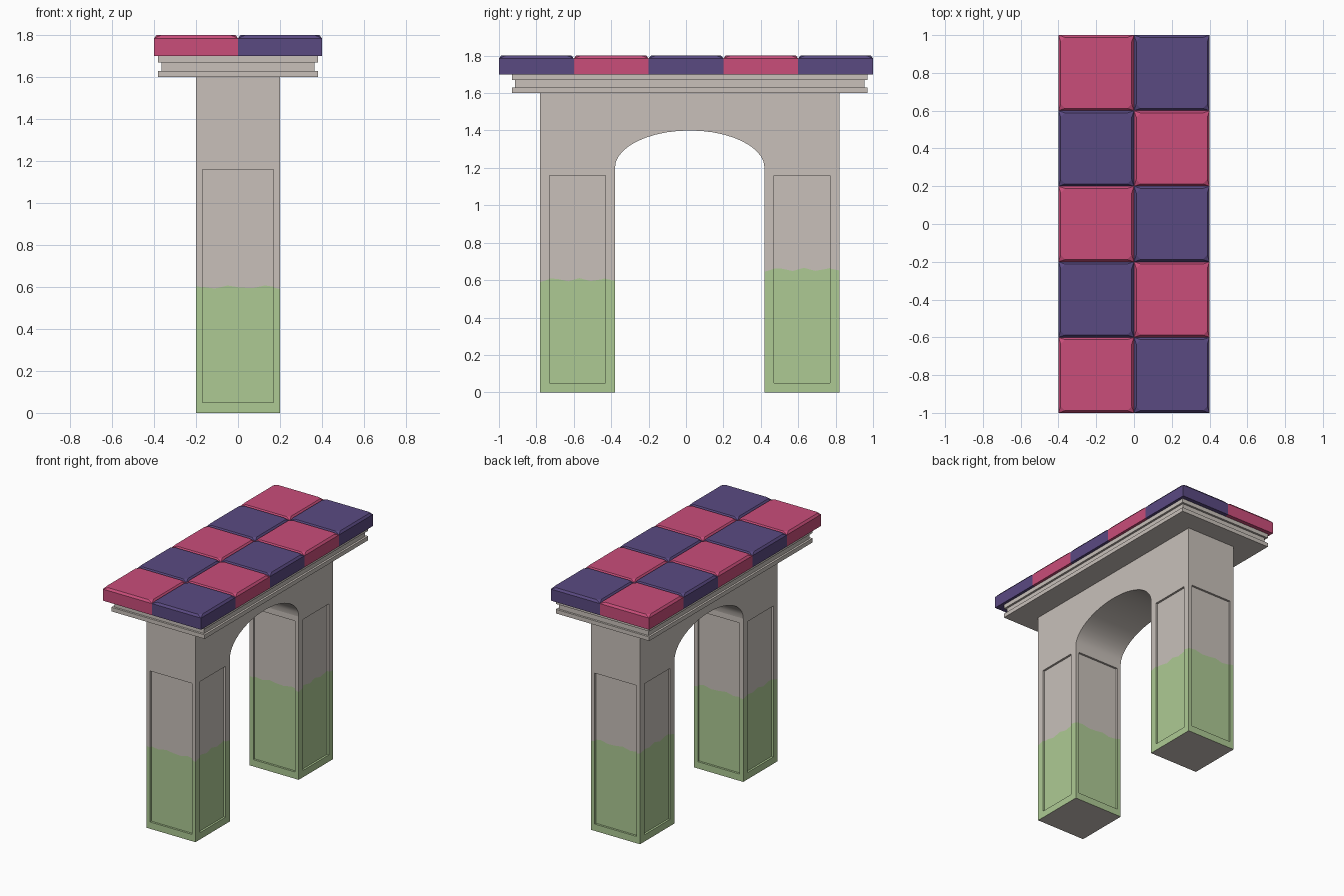
import bpy, bmesh, math
from mathutils import Vector

if "Cube" in bpy.data.objects:
    bpy.data.objects.remove(bpy.data.objects["Cube"])


def material(name, rgb):
    m = bpy.data.materials.new(name)
    m.diffuse_color = (*rgb, 1)
    m.use_nodes = True
    m.node_tree.nodes["Principled BSDF"].inputs["Base Color"].default_value = m.diffuse_color
    return m


STONE = material("warm grey stone", (0.58, 0.53, 0.49))
MOSS = material("moss green", (0.423, 0.591, 0.296))
PINK = material("pink tile", (0.585, 0.075, 0.195))
PURPLE = material("purple tile", (0.102, 0.068, 0.222))
YC = 0.02  # the stonework sits slightly behind the tile centre


def finish(name, bm, *mats):
    bmesh.ops.recalc_face_normals(bm, faces=bm.faces)
    me = bpy.data.meshes.new(name)
    bm.to_mesh(me)
    bm.free()
    for m in mats:
        me.materials.append(m)
    ob = bpy.data.objects.new(name, me)
    bpy.context.collection.objects.link(ob)
    return ob


# Pillars: box with recessed panels on four sides and a wavy mossy lower part
def pillar(name, yc, level):
    bm = bmesh.new()
    bmesh.ops.create_cube(bm, size=1)
    for v in bm.verts:
        v.co = Vector((v.co.x * 0.4, v.co.y * 0.4, (v.co.z + 0.5) * 1.2))
    bm.normal_update()
    bmesh.ops.delete(bm, geom=[f for f in bm.faces if f.normal.z > 0.5], context='FACES_ONLY')
    for f in [f for f in bm.faces if abs(f.normal.z) < 0.5]:
        n = f.normal.copy()
        rim = [v.co.copy() for v in f.verts]
        half = 0.15 if abs(n.x) > 0.5 else 0.17
        # outline of the panel, then its sunken floor
        for depth in (0, 0.015):
            bmesh.ops.inset_individual(bm, faces=[f], thickness=0.001)
            for v, r in zip(f.verts, rim):
                c = r.copy()
                if abs(n.x) > 0.5:
                    c.y = math.copysign(half, r.y)
                else:
                    c.x = math.copysign(half, r.x)
                c.z = 0.05 if r.z < 0.6 else 1.16
                v.co = c - n * depth

    def cut(co, no):
        bmesh.ops.bisect_plane(bm, geom=bm.verts[:] + bm.edges[:] + bm.faces[:],
                               dist=1e-5, plane_co=co, plane_no=no)

    for i in range(-2, 3):
        cut((i * 0.06 + 0.01, 0, 0), (1, 0, 0))
        cut((0, i * 0.06 + 0.01, 0), (0, 1, 0))
    cut((0, 0, level), (0, 0, 1))
    bm.normal_update()
    for f in bm.faces:
        if f.calc_center_median().z < level and f.normal.z > -0.5:
            f.material_index = 1
    for v in bm.verts:
        if abs(v.co.z - level) < 1e-4:
            v.co.z += 0.008 * math.sin(37 * v.co.x + 3) + 0.009 * math.sin(43 * v.co.y + 1)
        v.co.y += yc
    return finish(name, bm, STONE, MOSS)


pillar("front_pillar", YC - 0.6, 0.605)
pillar("back_pillar", YC + 0.6, 0.66)

# Arch: wall with an elliptical opening, extruded across the width
pts = [(-0.8, 1.2), (-0.8, 1.6), (0.8, 1.6), (0.8, 1.2)]
N = 20
pts += [(0.4 * math.cos(math.pi * i / N), 1.2 + 0.2 * math.sin(math.pi * i / N)) for i in range(N + 1)]
bm = bmesh.new()
face = bm.faces.new([bm.verts.new((-0.2, y + YC, z)) for y, z in pts])
ext = bmesh.ops.extrude_face_region(bm, geom=[face], use_keep_orig=True)
bmesh.ops.translate(bm, vec=(0.4, 0, 0), verts=[v for v in ext["geom"] if isinstance(v, bmesh.types.BMVert)])
hidden = [f for f in bm.faces if all(abs(v.co.z - 1.2) < 1e-4 for v in f.verts)]
bmesh.ops.recalc_face_normals(bm, faces=bm.faces)
bmesh.ops.delete(bm, geom=hidden, context='FACES_ONLY')
arch = finish("arch", bm, STONE)
bpy.context.view_layer.objects.active = arch
arch.select_set(True)
bpy.ops.object.shade_smooth_by_angle(angle=math.radians(32))

# Cornice: stepped rings with a groove between two lips
bm = bmesh.new()
rings = []
for inset, z in ((0, 1.6), (0, 1.63), (0.015, 1.63), (0.015, 1.67), (0, 1.67), (0, 1.702)):
    x, y = 0.38 - inset, 0.95 - inset
    rings.append([bm.verts.new((sx * x, sy * y + YC, z)) for sx, sy in ((-1, -1), (1, -1), (1, 1), (-1, 1))])
for a, b in zip(rings, rings[1:]):
    for i in range(4):
        j = (i + 1) % 4
        bm.faces.new((a[i], a[j], b[j], b[i]))
bm.faces.new(rings[0])
bm.faces.new(rings[-1])
finish("cornice", bm, STONE)


# Roof tiles: checkerboard of blocks with chamfered top rims and corners
def tile(name, cx, cy, mat):
    bm = bmesh.new()
    for sx in (-1, 1):
        for sy in (-1, 1):
            for x, y, z in ((0.2, 0.2, 1.7), (0.2, 0.2, 1.785), (0.188, 0.165, 1.8), (0.165, 0.188, 1.8)):
                bm.verts.new((cx + sx * x, cy + sy * y, z))
    bmesh.ops.convex_hull(bm, input=bm.verts[:])
    bmesh.ops.dissolve_limit(bm, angle_limit=0.02, verts=bm.verts[:], edges=bm.edges[:])
    finish(name, bm, mat)


for row in range(5):
    for col in range(2):
        tile(f"roof_tile_{row}_{col}", -0.2 + 0.4 * col, -0.8 + 0.4 * row,
             PURPLE if (row + col) % 2 else PINK)
